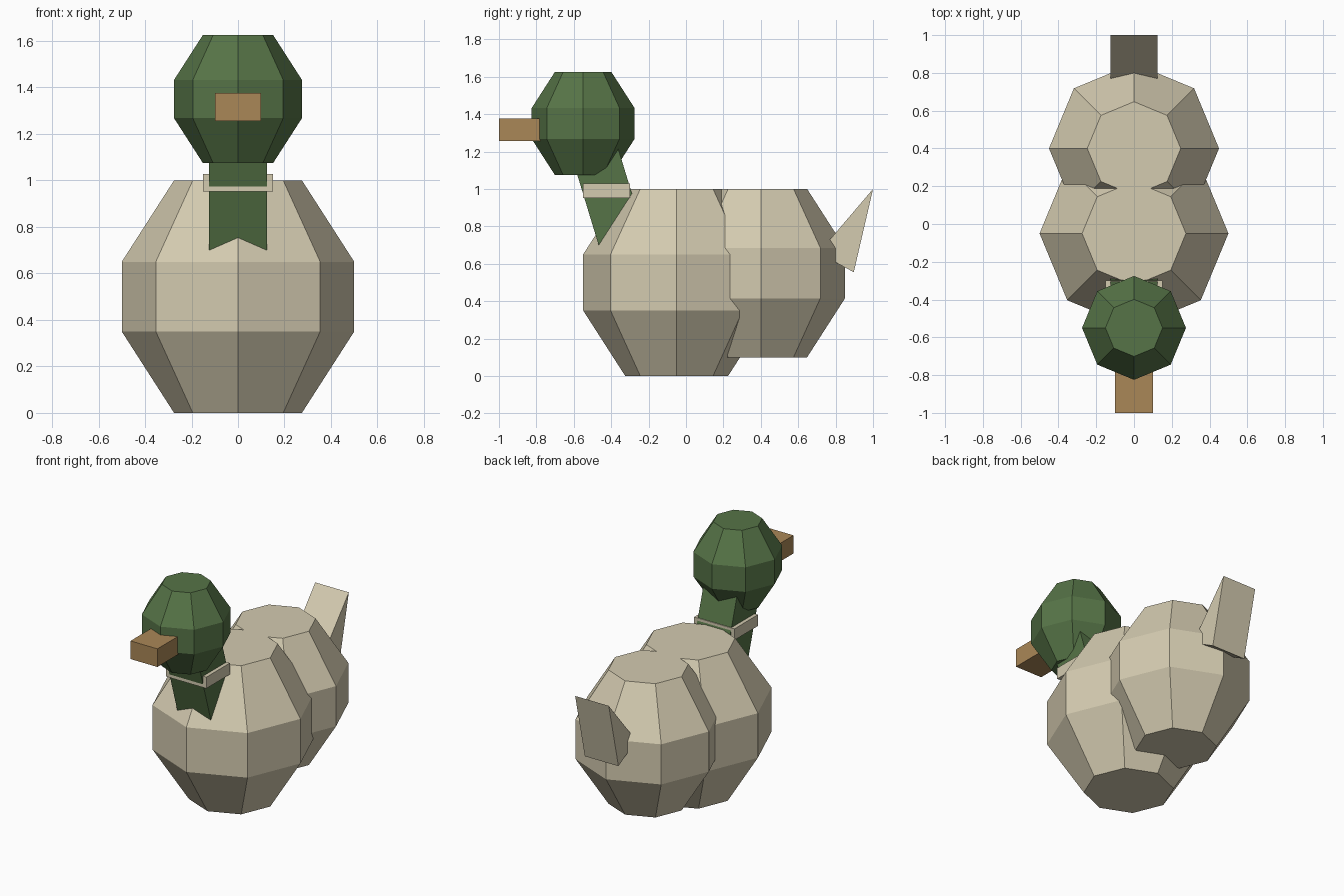
import bpy
import math
from mathutils import Matrix

if "Cube" in bpy.data.objects:
    bpy.data.objects.remove(bpy.data.objects["Cube"])


def srgb(r, g, b):
    return tuple((c / 255 / 12.92) if c < 11 else ((c / 255 + 0.055) / 1.055) ** 2.4
                 for c in (r, g, b)) + (1.0,)


def material(name, rgb):
    m = bpy.data.materials.new(name)
    m.diffuse_color = srgb(*rgb)
    m.use_nodes = True
    m.node_tree.nodes["Principled BSDF"].inputs["Base Color"].default_value = m.diffuse_color
    return m


BEIGE = material("beige feathers", (212, 203, 176))
GREEN = material("green feathers", (86, 116, 71))
ORANGE = material("bill tan", (170, 135, 87))


def add(name, verts, faces, mat):
    mesh = bpy.data.meshes.new(name)
    mesh.from_pydata(verts, [], faces)
    mesh.materials.append(mat)
    obj = bpy.data.objects.new(name, mesh)
    bpy.context.collection.objects.link(obj)
    return obj


def barrel(name, y, z0, height, mat):
    """Octagonal ball: four rings with flat caps, as wide as it is high."""
    r, n = height / 2, 8
    verts = [(r * s * math.cos(k * math.tau / n), y + r * s * math.sin(k * math.tau / n),
              z0 + height * t)
             for s, t in ((0.55, 0), (1, 0.35), (1, 0.65), (0.55, 1)) for k in range(n)]
    faces = [tuple(reversed(range(n))), tuple(range(3 * n, 4 * n))]
    for j in range(3):
        for k in range(n):
            a, b = j * n + k, j * n + (k + 1) % n
            faces.append((a, b, b + n, a + n))
    return add(name, verts, faces, mat)


def prism(name, profile, half_width, mat):
    """Extrude a (y, z) profile, listed counter-clockwise seen from +x, across x."""
    n = len(profile)
    verts = [(x, y, z) for x in (-half_width, half_width) for y, z in profile]
    faces = [tuple(reversed(range(n))), tuple(range(n, 2 * n))]
    faces += [(k, (k + 1) % n, (k + 1) % n + n, k + n) for k in range(n)]
    return add(name, verts, faces, mat)


def rect(y0, y1, z0, z1):
    return [(y0, z0), (y1, z0), (y1, z1), (y0, z1)]


# Body: chest and rump merged into one shell
body = barrel("body", -0.05, 0.0, 1.0, BEIGE)
rump = barrel("rump", 0.40, 0.1, 0.9, BEIGE)
union = body.modifiers.new("merge rump", 'BOOLEAN')
union.operation = 'UNION'
union.solver = 'EXACT'
union.object = rump
bpy.context.view_layer.objects.active = body
body.select_set(True)
bpy.ops.object.modifier_apply(modifier=union.name)
bpy.data.objects.remove(rump)

# Head and bill
barrel("head", -0.55, 1.075, 0.55, GREEN)
prism("bill", rect(-1.0, -0.70, 1.255, 1.377), 0.10, ORANGE)

# Neck: square post leaning forward
neck = prism("neck", rect(-0.125, 0.125, -0.30, 0.30), 0.125, GREEN)
neck.data.transform(Matrix.Translation((0, -0.4245, 0.99)) @ Matrix.Rotation(0.295, 4, 'X'))

# Collar and wedge tail
prism("collar", rect(-0.55, -0.30, 0.952, 1.028), 0.15, BEIGE)
prism("tail", [(0.708, 0.657), (0.897, 0.555), (1.0, 1.0)], 0.125, BEIGE)
